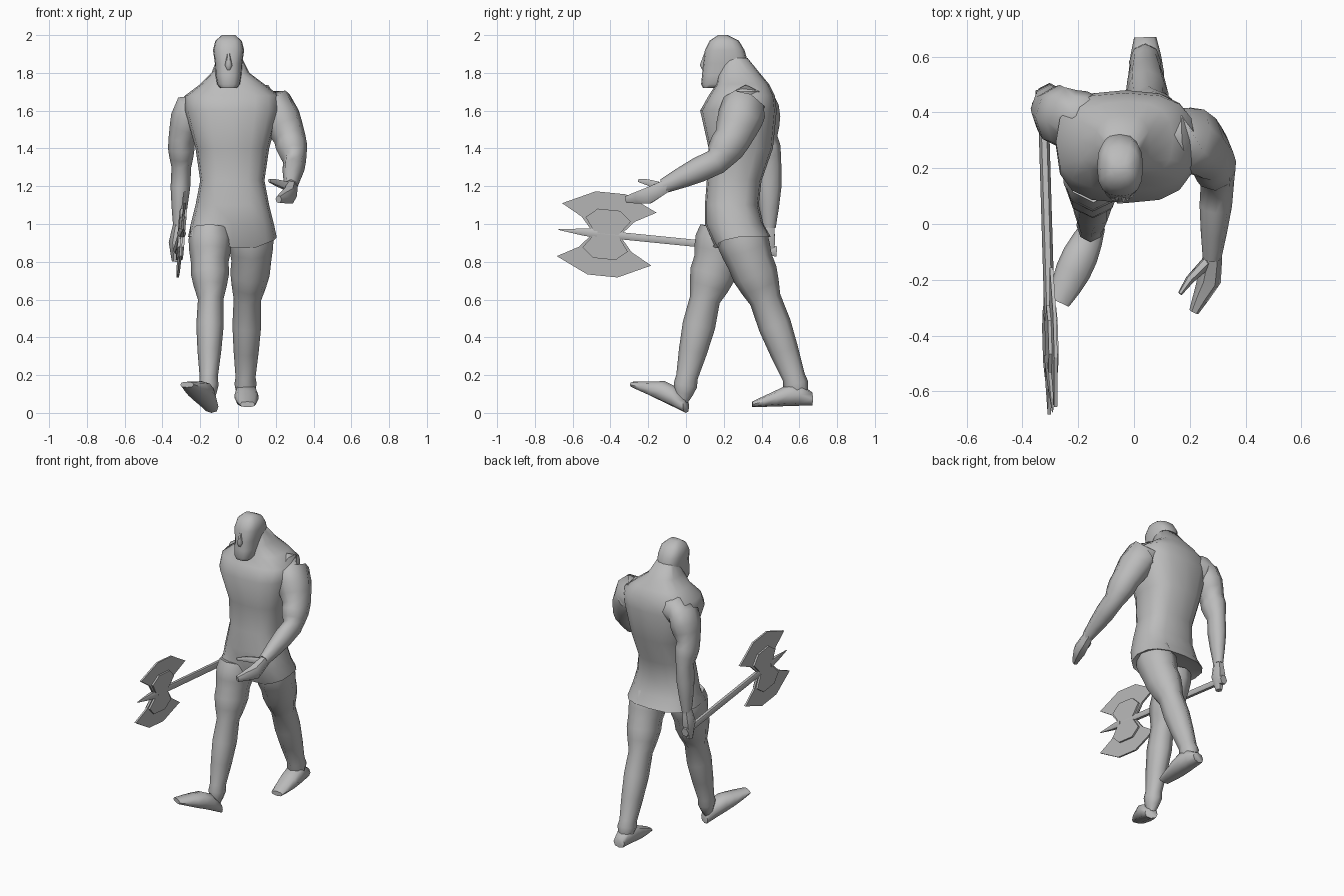
import bpy, bmesh, math
from mathutils import Vector

cube = bpy.data.objects.get("Cube")
if cube:
    bpy.data.objects.remove(cube, do_unlink=True)

GREY = bpy.data.materials.new("plain grey")
GREY.use_nodes = True
GREY.diffuse_color = (.5, .5, .5, 1)
GREY.node_tree.nodes["Principled BSDF"].inputs["Base Color"].default_value = GREY.diffuse_color

UP = Vector((0, 0, 1))
ACROSS = Vector((1, 0, 0))


def finish(name, bm, angle=60):
    bmesh.ops.recalc_face_normals(bm, faces=bm.faces)
    mesh = bpy.data.meshes.new(name)
    bm.to_mesh(mesh)
    bm.free()
    mesh.materials.append(GREY)
    obj = bpy.data.objects.new(name, mesh)
    bpy.context.collection.objects.link(obj)
    bpy.ops.object.select_all(action='DESELECT')
    obj.select_set(True)
    bpy.context.view_layer.objects.active = obj
    bpy.ops.object.shade_smooth_by_angle(angle=math.radians(angle))


def skin(name, rings, angle=60):
    """Join rings of points into a closed surface."""
    bm = bmesh.new()
    loops = [[bm.verts.new(point) for point in ring] for ring in rings]
    for lower, upper in zip(loops, loops[1:]):
        for i in range(len(lower)):
            bm.faces.new((lower[i - 1], lower[i], upper[i], upper[i - 1]))
    bm.faces.new(loops[0])
    bm.faces.new(loops[-1])
    finish(name, bm, angle)


def squared(value, power):
    return math.copysign(abs(value) ** power, value)


def oval(centre, side, depth, sides, power=1):
    """Ring around a centre, spanned by two half-axes; a low power squares it."""
    turns = [math.tau * i / sides for i in range(sides)]
    return [centre + side * squared(math.cos(a), power) + depth * squared(math.sin(a), power)
            for a in turns]


def slice_at(height, width, front, back, middle=-.03, power=.75):
    """Horizontal cross-section of the torso or head."""
    centre = Vector((middle, (front + back) / 2, height))
    return oval(centre, ACROSS * width / 2, Vector((0, (back - front) / 2, 0)), 16, power)


def limb(name, joints, radii, bulge=0, depth=1.15, sides=8, steps=3):
    """Tube through the joints, swelling with muscle between them."""
    joints = [Vector(joint) for joint in joints]
    stations = []
    for i in range(len(joints) - 1):
        for step in range(steps):
            t = step / steps
            swell = bulge * math.sin(math.pi * t ** .7)
            stations.append((joints[i].lerp(joints[i + 1], t),
                             radii[i] + (radii[i + 1] - radii[i]) * t + swell))
    stations.append((joints[-1], radii[-1]))
    rings = []
    for i, (centre, radius) in enumerate(stations):
        before = stations[max(i - 1, 0)][0]
        after = stations[min(i + 1, len(stations) - 1)][0]
        along = (after - before).normalized()
        side = (ACROSS - along * along.x).normalized()
        rings.append(oval(centre, side * radius, along.cross(side) * radius * depth, sides))
    skin(name, rings)


def foot(name, heel, toe):
    """Wedge on a straight sole, tall at the instep and thin at the toes."""
    heel, toe = Vector(heel), Vector(toe)
    side = (toe - heel).cross(UP).normalized()
    rings = []
    for i in range(6):
        t = i / 5
        tall = (.17 - .14 * t) * min(1, .4 + 2 * t)
        wide = .04 + .025 * math.sin(math.pi * t)
        rings.append(oval(heel.lerp(toe, t) + UP * tall / 2, side * wide, UP * tall / 2, 8, .8))
    skin(name, rings)


# Torso from neck to tunic; the hem tucks under the belly and flares at its right corner
hem = slice_at(height=.93, width=.47, front=.1, back=.45)
for point in hem:
    dip = max(0, 1 - abs(point.x - .03) / .2)
    if point.y < .25:
        point += Vector((0, .08 * dip, -.08 * dip))
        if point.x < -.13:
            point.y -= .05
skin("torso_and_tunic", [
    slice_at(height=1.88, width=.13, front=.2, back=.325, middle=-.045),
    slice_at(height=1.8, width=.2, front=.17, back=.39, middle=-.04),
    slice_at(height=1.74, width=.34, front=.16, back=.44),
    slice_at(height=1.68, width=.5, front=.12, back=.47),
    slice_at(height=1.6, width=.5, front=.075, back=.48),
    slice_at(height=1.4, width=.39, front=.12, back=.46),
    slice_at(height=1.23, width=.34, front=.11, back=.4),
    slice_at(height=1.1, width=.39, front=.1, back=.385),
    slice_at(height=1, width=.44, front=.1, back=.41),
    hem,
    slice_at(height=.95, width=.35, front=.19, back=.38),
])

# Head with jaw, cheeks, brow and crown
FACE = -.05
skin("head", [
    slice_at(height=1.72, width=.09, front=.09, back=.19, middle=FACE),
    slice_at(height=1.74, width=.12, front=.08, back=.25, middle=FACE),
    slice_at(height=1.79, width=.14, front=.085, back=.32, middle=FACE),
    slice_at(height=1.85, width=.145, front=.09, back=.33, middle=FACE),
    slice_at(height=1.92, width=.165, front=.1, back=.31, middle=FACE),
    slice_at(height=1.97, width=.14, front=.125, back=.28, middle=FACE),
    slice_at(height=2, width=.07, front=.17, back=.22, middle=FACE),
])
limb("nose", [(FACE, .105, 1.9), (FACE, .093, 1.84), (FACE, .1, 1.82)],
     radii=(.01, .02, .014), sides=6, steps=1)

# Left arm, bent forward with an open hand
limb("left_arm", [(.08, .33, 1.62), (.2, .31, 1.62), (.275, .245, 1.45),
                  (.3, .16, 1.33), (.28, -.12, 1.2)],
     radii=(.08, .105, .085, .06, .034), bulge=.007)
limb("left_hand", [(.285, -.09, 1.21), (.27, -.2, 1.15), (.215, -.315, 1.13)],
     radii=(.032, .043, .018), sides=6, steps=2)
limb("left_thumb", [(.26, -.14, 1.2), (.2, -.2, 1.22), (.165, -.25, 1.23)],
     radii=(.022, .016, .008), sides=6, steps=1)

# Right arm, hanging down to the weapon
limb("right_arm", [(-.14, .37, 1.62), (-.25, .38, 1.61), (-.3, .4, 1.45),
                   (-.3, .44, 1.3), (-.315, .44, .98)],
     radii=(.08, .09, .068, .052, .028), bulge=.008, depth=1.25)
limb("right_hand", [(-.315, .44, 1), (-.325, .43, .9), (-.33, .43, .8)],
     radii=(.028, .042, .02), sides=6, steps=2)

# Striding legs: the right one forward on its heel, the left one trailing
limb("right_leg", [(-.145, .2, .97), (-.15, .16, .8), (-.145, .1, .6),
                   (-.155, .005, .19), (-.155, -.02, .06)],
     radii=(.105, .1, .067, .048, .025), bulge=.012, depth=1.2)
foot("right_foot", heel=(-.14, 0, 0), toe=(-.27, -.28, .135))
limb("left_leg", [(.07, .28, .97), (.07, .34, .8), (.05, .42, .6),
                  (.04, .57, .19), (.04, .6, .08)],
     radii=(.11, .105, .073, .053, .04), bulge=.01, depth=1.15)
foot("left_foot", heel=(.04, .67, .04), toe=(.05, .35, .03))


# Double-bladed axe, laid out along its shaft and across it
def on_axe(along, across):
    """Place a point of the axe, which tips upward and leans slightly outward."""
    return Vector((-.3 + .03 * along + .08 * across,
                   -.42 - along + .1 * across,
                   .945 + .1 * along + across))


def blade(name, half_outline, thickness, flip):
    """Plate symmetric along the shaft, flipped to either side of it."""
    outline = half_outline + [(-along, across) for along, across in reversed(half_outline)]
    points = [on_axe(along, across * flip) for along, across in outline]
    offset = ACROSS * thickness / 2
    skin(name, [[p - offset for p in points], [p + offset for p in points]], angle=20)


for place, flip in (("upper", 1), ("lower", -1)):
    blade(f"axe_blade_{place}", [(.07, 0), (.14, .08), (.25, .14), (.08, .22)], .012, flip)
    blade(f"axe_core_{place}", [(.06, 0), (.12, .08), (.06, .13)], .035, flip)
limb("axe_shaft", [on_axe(-.9, 0), on_axe(.05, 0)], radii=(.019, .019), sides=6, steps=1)
limb("axe_pommel", [on_axe(-.9, 0), on_axe(-.86, 0)], radii=(.027, .027), sides=6, steps=1)
limb("axe_spike", [on_axe(.05, 0), on_axe(.13, 0), on_axe(.255, 0)],
     radii=(.025, .018, .002), sides=6, steps=1)
